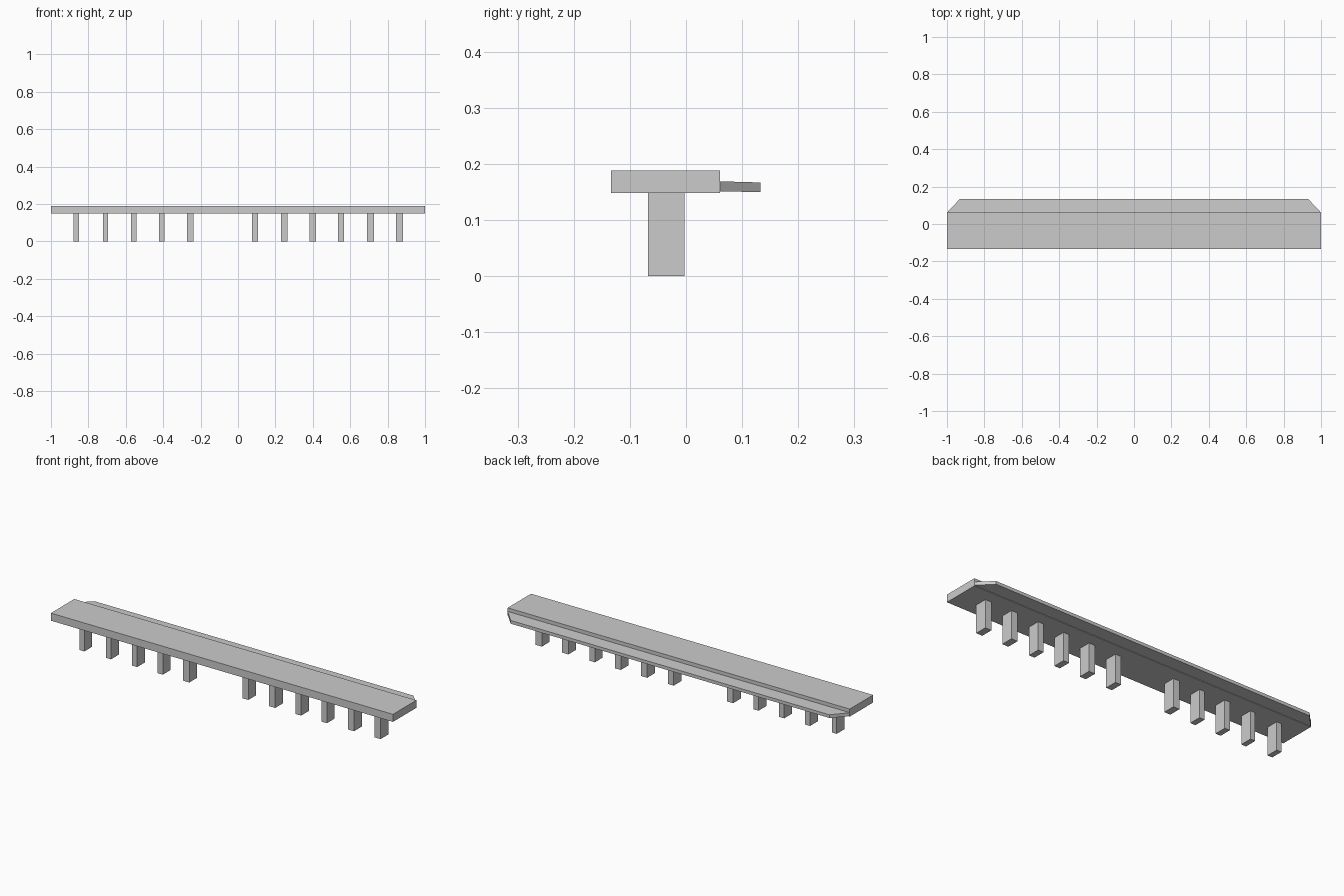
import bpy

if "Cube" in bpy.data.objects:
    bpy.data.objects.remove(bpy.data.objects["Cube"])


def prism(name, outline, bottom, top):
    """Extrude an xy outline; bottom and top give z for each corner."""
    n = len(outline)
    verts = [(x, y, z) for (x, y), z in zip(outline, bottom)]
    verts += [(x, y, z) for (x, y), z in zip(outline, top)]
    faces = [tuple(reversed(range(n))), tuple(range(n, 2 * n))]
    faces += [(i, (i + 1) % n, (i + 1) % n + n, i + n) for i in range(n)]
    mesh = bpy.data.meshes.new(name)
    mesh.from_pydata(verts, [], faces)
    obj = bpy.data.objects.new(name, mesh)
    bpy.context.collection.objects.link(obj)
    return obj


def box(name, x0, x1, y0, y1, z0, z1):
    return prism(name, [(x0, y0), (x1, y0), (x1, y1), (x0, y1)], [z0] * 4, [z1] * 4)


# Main deck slab
box("deck", -1, 1, -0.134, 0.061, 0.148, 0.188)

# Thin rear ledge with clipped corners, sloping slightly outwards
prism("rear_ledge", [(-1, 0.061), (1, 0.061), (0.932, 0.133), (-0.932, 0.133)],
      [0.151, 0.151, 0.150, 0.150], [0.169, 0.169, 0.167, 0.167])

# Support posts: five on the left, six on the right, (centre x, width)
posts = [(-0.865, 0.028), (-0.709, 0.028), (-0.557, 0.030), (-0.407, 0.030),
         (-0.255, 0.036), (0.091, 0.034), (0.247, 0.036), (0.400, 0.033),
         (0.551, 0.032), (0.708, 0.036), (0.863, 0.036)]
for i, (x, w) in enumerate(posts):
    box(f"support_post_{i + 1}", x - w / 2, x + w / 2, -0.068, -0.003, 0, 0.148)
